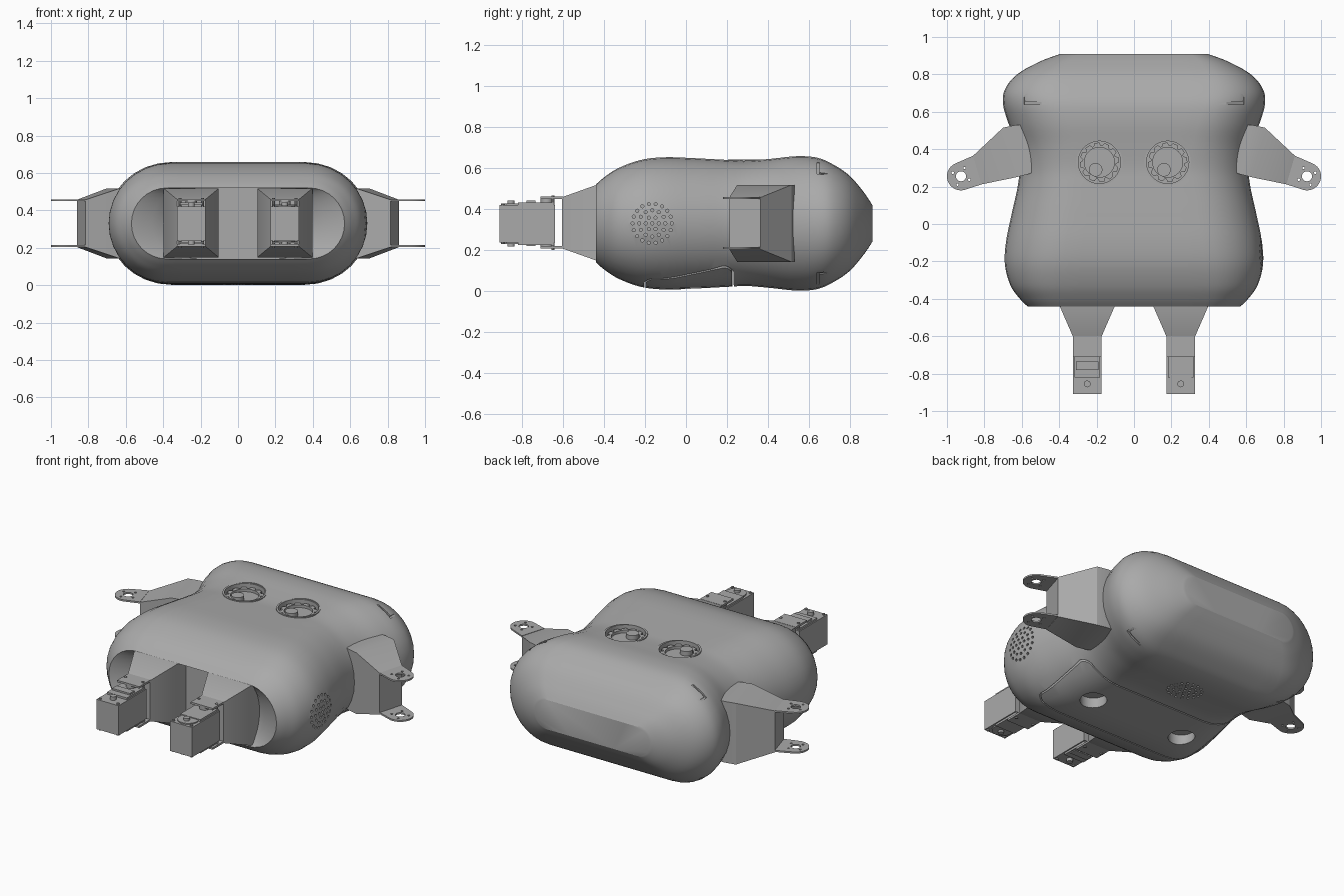
import bpy, bmesh
from math import sin, cos, pi, radians
from mathutils import Vector, Matrix

if "Cube" in bpy.data.objects:
    bpy.data.objects.remove(bpy.data.objects["Cube"])

GREY = (0.4, 0.4, 0.4, 1)
grey = bpy.data.materials.new("matte grey")
grey.use_nodes = True
grey.diffuse_color = GREY
grey.node_tree.nodes["Principled BSDF"].inputs["Base Color"].default_value = GREY
MID = 0.33  # height of the body's centre line


def finish(name, bm, angle=30):
    bmesh.ops.recalc_face_normals(bm, faces=bm.faces)
    mesh = bpy.data.meshes.new(name)
    bm.to_mesh(mesh)
    bm.free()
    ob = bpy.data.objects.new(name, mesh)
    bpy.context.collection.objects.link(ob)
    mesh.materials.append(grey)
    smooth(ob, angle)
    return ob


def smooth(ob, angle):
    bpy.ops.object.select_all(action='DESELECT')
    ob.select_set(True)
    bpy.context.view_layer.objects.active = ob
    bpy.ops.object.shade_smooth_by_angle(angle=radians(angle))


def loft(bm, rings):
    rows = [[bm.verts.new(p) for p in ring] for ring in rings]
    n = len(rows[0])
    for a, b in zip(rows, rows[1:]):
        for i in range(n):
            j = (i + 1) % n
            bm.faces.new((a[i], a[j], b[j], b[i]))
    bm.faces.new(rows[0])
    bm.faces.new(rows[-1])


def box(bm, x0, x1, y0, y1, z0, z1):
    loft(bm, [[(x0, y0, z), (x1, y0, z), (x1, y1, z), (x0, y1, z)] for z in (z0, z1)])


def rod(bm, start, end, r, n=16):
    a, b = Vector(start), Vector(end)
    turn = (b - a).to_track_quat('Z', 'Y').to_matrix()
    loft(bm, [[c + turn @ Vector((r * cos(2 * pi * i / n), r * sin(2 * pi * i / n), 0))
               for i in range(n)] for c in (a, b)])


def circle(x, y, r, n=32, start=0.0, sweep=2 * pi):
    return [(x + r * cos(start + sweep * i / n), y + r * sin(start + sweep * i / n))
            for i in range(n)]


def plate(bm, outlines, z0, z1, matrix=Matrix()):
    """Flat plate from an outline and its holes."""
    curve = bpy.data.curves.new("outline", 'CURVE')
    curve.dimensions, curve.fill_mode = '2D', 'BOTH'
    curve.extrude = (z1 - z0) / 2
    for pts in outlines:
        spline = curve.splines.new('POLY')
        spline.points.add(len(pts) - 1)
        spline.use_cyclic_u = True
        for p, (x, y) in zip(spline.points, pts):
            p.co = (x, y, 0, 1)
    ob = bpy.data.objects.new("outline", curve)
    bpy.context.collection.objects.link(ob)
    graph = bpy.context.evaluated_depsgraph_get()
    mesh = bpy.data.meshes.new_from_object(ob.evaluated_get(graph))
    mesh.transform(matrix @ Matrix.Translation((0, 0, (z0 + z1) / 2)))
    bm.from_mesh(mesh)
    bmesh.ops.remove_doubles(bm, verts=bm.verts, dist=1e-5)
    bpy.data.objects.remove(ob)
    bpy.data.curves.remove(curve)
    bpy.data.meshes.remove(mesh)


# Body: stadium sections (y, half width, half height) lofted front to back
def stadium(y, hw, hh, arc=16, flat=8):
    s = hw - hh
    half = [(s + hh * cos(a), hh * sin(a))
            for a in (-pi / 2 + pi * i / arc for i in range(arc + 1))]
    half += [(s - 2 * s * i / flat, hh) for i in range(1, flat)]
    return [(k * x, y, MID + k * z) for k in (1, -1) for x, z in half]


sections = [(-.44, .57, .19), (-.40, .61, .225), (-.33, .66, .27), (-.22, .69, .31),
            (-.1, .685, .323), (.05, .655, .318), (.2, .622, .31), (.3, .613, .306),
            (.42, .628, .316), (.54, .672, .328), (.64, .7, .321), (.72, .69, .287),
            (.8, .625, .232), (.87, .5, .15), (.91, .39, .09)]
keys = [Vector(s) for s in sections]
rings = [stadium(-.36, .4, .19), stadium(-.4, .46, .19)]  # front recess
for i in range(len(keys) - 1):
    p0, p1, p2, p3 = (keys[min(max(k, 0), len(keys) - 1)] for k in range(i - 1, i + 3))
    for t in (0, .2, .4, .6, .8):
        rings.append(stadium(*(p1 + (p2 - p0) * t / 2 + (2 * p0 - 5 * p1 + 4 * p2 - p3) * t * t / 2
                               + (3 * p1 - p0 - 3 * p2 + p3) * t ** 3 / 2)))
rings.append(stadium(*keys[-1]))
bm = bmesh.new()
loft(bm, rings)
body = finish("body", bm)

# Cutter: speaker holes, eye pockets, belly seam, belly sockets, corner marks
EYES = (-.185, .18)
EYE_Y = .33
cut = bmesh.new()
dots = [(0, 0)] + [p for k in (1, 2, 3) for p in circle(0, 0, .032 * k, 6 * k)]
for u, v in dots:
    rod(cut, (.645, u - .165, v + MID), (.75, u - .165, v + MID), .008, 8)
    rod(cut, (u, v + .44, -.05), (u, v + .44, .03), .008, 8)
for x in EYES:
    rod(cut, (x, EYE_Y, .608), (x, EYE_Y, .72), .118, 40)
for x in (-.32, .32):
    rod(cut, (x, .03, -.05), (x, .03, .07), .075, 32)


def rounded(hx, y0, y1, r):
    corners = ((hx - r, y1 - r), (r - hx, y1 - r), (r - hx, y0 + r), (hx - r, y0 + r))
    return [p for k, (x, y) in enumerate(corners)
            for p in circle(x, y, r, 6, k * pi / 2, pi / 2)]


plate(cut, [rounded(.545, -.205, .235, .06), rounded(.537, -.197, .227, .052)], -.1, .16)
MARK = [(.05, -.02), (.05, .05), (.038, .05), (.038, -.008), (-.06, -.008), (-.06, -.02)]
for sx in (-1, 1):
    for sz in (-1, 1):
        tilt = Matrix(((.84 * sx, 0, .54 * sx, .55 * sx), (0, 1, 0, .66),
                       (-.54 * sz, 0, .84 * sz, MID + .272 * sz), (0, 0, 0, 1)))
        plate(cut, [MARK], -.012, .03, tilt)
cutter = finish("cutter", cut)
cutter.hide_render = True
mod = body.modifiers.new("cuts", 'BOOLEAN')
mod.operation, mod.solver, mod.object = 'DIFFERENCE', 'EXACT', cutter
graph = bpy.context.evaluated_depsgraph_get()
carved = bpy.data.meshes.new_from_object(body.evaluated_get(graph))
body.modifiers.clear()
body.data = carved
bpy.data.objects.remove(cutter)
smooth(body, 30)

# Eyes: rim, toothed dial and off-centre pupil
for side, x in zip(("right", "left"), EYES):
    bm = bmesh.new()
    plate(bm, [circle(x, EYE_Y, .124, 48), circle(x, EYE_Y, .113, 48)], .6, .643)
    teeth = [(x + r * cos(a), EYE_Y + r * sin(a)) for i in range(72)
             for a in [2 * pi * i / 72] for r in [.105 if i % 6 < 4 else .09]]
    plate(bm, [teeth, circle(x, EYE_Y, .08, 40)], .6, .625)
    rod(bm, (x - .02, EYE_Y - .04, .6), (x - .02, EYE_Y - .04, .635), .036, 28)
    finish(side + "_eye", bm)

for side, s in (("right", -1), ("left", 1)):
    c = .25 * s
    # Front leg: tapered base with a two-plate bracket
    bm = bmesh.new()
    loft(bm, [[(c + w * a, y, MID + .003 + h * b) for a, b in ((-1, -1), (1, -1), (1, 1), (-1, 1))]
              for y, w, h in ((-.35, .147, .184), (-.44, .147, .184), (-.605, .075, .125))])
    for z in (.207, .449):
        box(bm, c - .075, c + .075, -.71, -.6, z, z + .012)
    for dx in (-.06, .06):
        rod(bm, (c + dx, -.65, .2), (c + dx, -.65, .466), .008, 10)
    finish(side + "_front_leg_base", bm)

    # Front leg: motor block with caps and shaft
    bm = bmesh.new()
    box(bm, c - .075, c + .075, -.91, -.64, .237, .42)
    box(bm, c - .068, c + .068, -.82, -.645, .225, .432)
    rod(bm, (c, -.855, .218), (c, -.855, .442), .018)
    rod(bm, (c, -.68, .21), (c, -.68, .46), .03)
    for dx in (-.06, .06):
        for y in (-.895, -.8):
            rod(bm, (c + dx, y, .23), (c + dx, y, .428), .008, 10)
    if s < 0:
        box(bm, c - .06, c + .06, -.78, -.735, .22, .442)
    else:
        rod(bm, (c, -.84, .23), (c, -.84, .427), .06, 32)
    finish(side + "_motor", bm)

    # Side arm: skewed taper reaching out of the waist
    bm = bmesh.new()
    arm = [((.5, .29), (.5, .53), .185), ((.57, .265), (.63, .53), .188),
           ((.63, .25), (.7, .515), .188), ((.815, .212), (.86, .365), .127)]
    loft(bm, [[(s * p[0], p[1], MID + h * k) for p, k in ((a, -1), (b, -1), (b, 1), (a, 1))]
              for a, b, h in arm])
    finish(side + "_arm", bm, 20)

    # Side arm: rounded tabs with bolt holes
    bm = bmesh.new()
    hub = (.925, .255)
    outline = [(.86, .365), (.815, .212)] + circle(*hub, .075, 24, radians(-108), radians(180))
    holes = [circle(*hub, .027, 20)] + [circle(x, y, .007, 8) for x, y in circle(*hub, .048, 4, .4)]
    for z in (.205, .449):
        plate(bm, [[(s * x, y) for x, y in loop] for loop in [outline] + holes], z, z + .01)
    finish(side + "_arm_tabs", bm)
